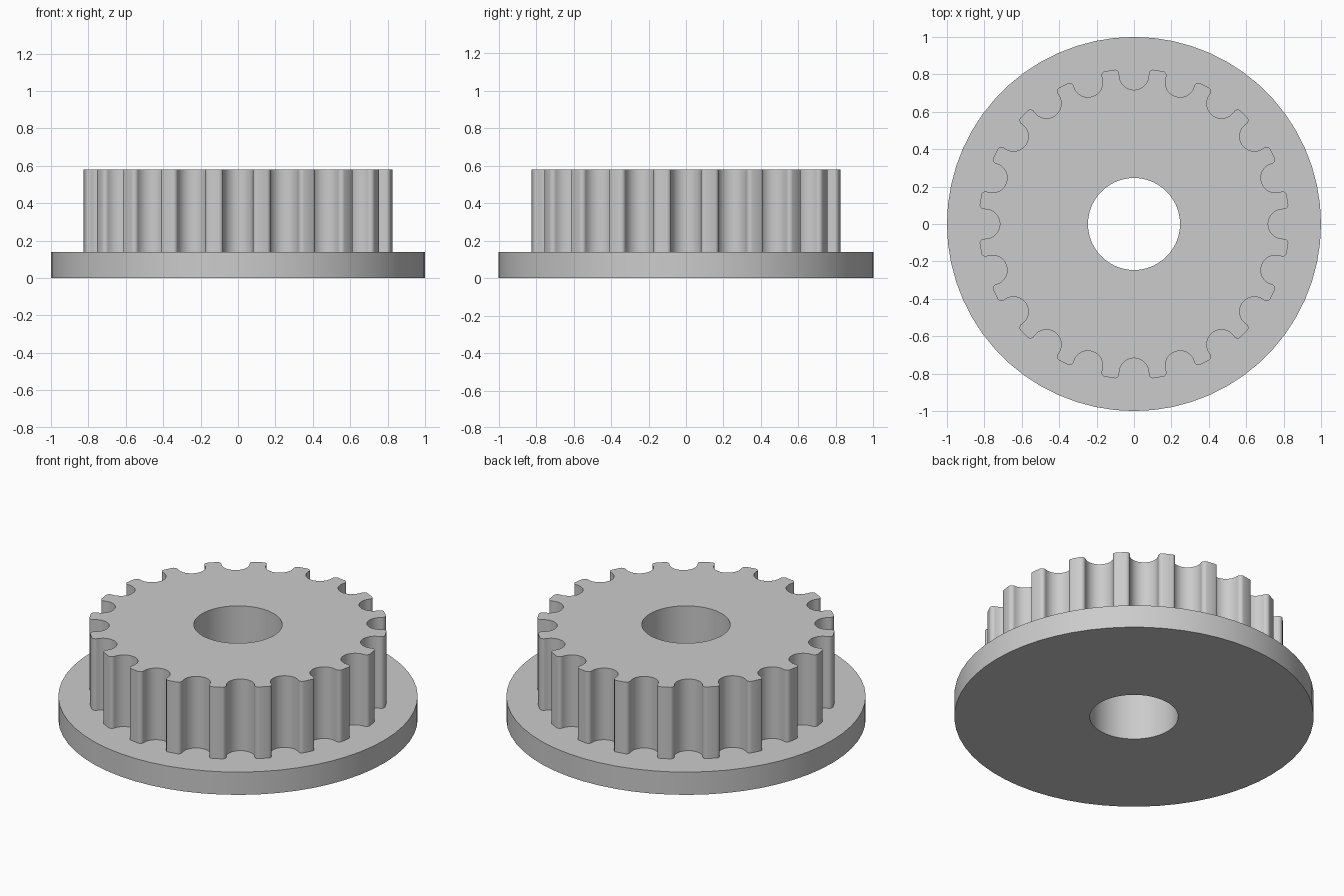
import bpy, bmesh, math
from mathutils import Vector, Matrix

if "Cube" in bpy.data.objects:
    bpy.data.objects.remove(bpy.data.objects["Cube"], do_unlink=True)

TEETH = 20
BORE = 0.246
FLANGE_TOP = 0.14
TOP = 0.58

grey = bpy.data.materials.new("light grey")
grey.use_nodes = True
grey.diffuse_color = (0.6, 0.6, 0.6, 1)
grey.node_tree.nodes["Principled BSDF"].inputs["Base Color"].default_value = (0.6, 0.6, 0.6, 1)


def circle(radius, sides):
    return [Vector((radius * math.cos(2 * math.pi * i / sides),
                    radius * math.sin(2 * math.pi * i / sides))) for i in range(sides)]


def arc(cx, cy, radius, start, end, steps):
    points = []
    for i in range(steps + 1):
        a = math.radians(start + (end - start) * i / steps)
        points.append(Vector((cx + radius * math.cos(a), cy + radius * math.sin(a))))
    return points


def ring_prism(name, outer, inner, z0, z1):
    """Extrude an outline with a hole through it."""
    bm = bmesh.new()
    edges = []
    for loop in (outer, inner):
        verts = [bm.verts.new((p.x, p.y, z0)) for p in loop]
        edges += [bm.edges.new((verts[i - 1], verts[i])) for i in range(len(verts))]
    bmesh.ops.triangle_fill(bm, edges=edges, use_beauty=True, use_dissolve=False)
    cap = bmesh.ops.extrude_face_region(bm, geom=bm.faces[:], use_keep_orig=True)
    moved = [g for g in cap["geom"] if isinstance(g, bmesh.types.BMVert)]
    bmesh.ops.translate(bm, verts=moved, vec=(0, 0, z1 - z0))
    bmesh.ops.recalc_face_normals(bm, faces=bm.faces[:])
    mesh = bpy.data.meshes.new(name)
    bm.to_mesh(mesh)
    bm.free()
    mesh.materials.append(grey)
    obj = bpy.data.objects.new(name, mesh)
    bpy.context.collection.objects.link(obj)
    bpy.ops.object.select_all(action='DESELECT')
    obj.select_set(True)
    bpy.context.view_layer.objects.active = obj
    bpy.ops.object.shade_smooth_by_angle(angle=math.radians(35))


# One rounded groove, right to left, with rounded tooth corners
RIM, HALF, FILLET, GROOVE, BOTTOM = 0.825, 0.102, 0.023, 0.079, 0.717
groove = (arc(HALF, RIM - FILLET, FILLET, 90, 180, 6)
          + arc(0, BOTTOM + GROOVE, GROOVE, 0, -180, 16)
          + arc(-HALF, RIM - FILLET, FILLET, 0, 90, 6))

# Repeat the groove around the wheel
outline = []
for i in range(TEETH):
    turn = Matrix.Rotation(2 * math.pi * i / TEETH, 2)
    outline += [turn @ p for p in groove]

bore = circle(BORE, 60)
ring_prism("base_flange", circle(1.0, 60), bore, 0, FLANGE_TOP)
ring_prism("toothed_wheel", outline, bore, FLANGE_TOP, TOP)
